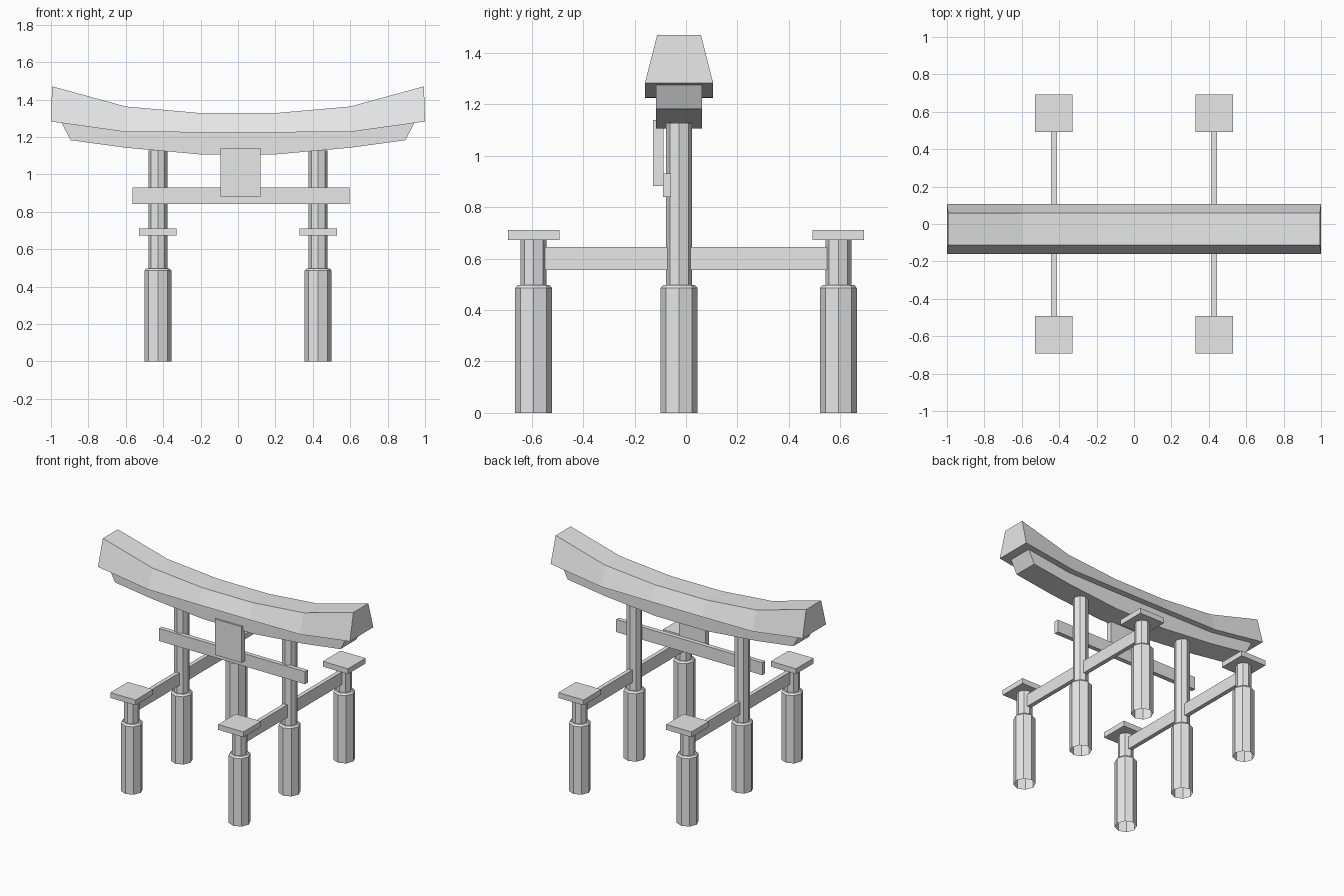
import bpy, bmesh
from math import cos, sin, pi

if "Cube" in bpy.data.objects:
    bpy.data.objects.remove(bpy.data.objects["Cube"], do_unlink=True)

GREY = (0.8, 0.8, 0.8, 1)
stone = bpy.data.materials.new("pale grey")
stone.use_nodes = True
stone.diffuse_color = GREY
stone.node_tree.nodes["Principled BSDF"].inputs["Base Color"].default_value = GREY

MID = -0.027      # depth of the main gate plane
POST_X = 0.428
OUTER_Y = 0.593


def finish(name, bm):
    bmesh.ops.recalc_face_normals(bm, faces=bm.faces)
    mesh = bpy.data.meshes.new(name)
    bm.to_mesh(mesh)
    bm.free()
    mesh.materials.append(stone)
    obj = bpy.data.objects.new(name, mesh)
    bpy.context.collection.objects.link(obj)
    return obj


def loft(name, sections, closed_start=True, closed_end=True):
    """Skin a list of matching closed sections."""
    bm = bmesh.new()
    rings = [[bm.verts.new(p) for p in s] for s in sections]
    for a, b in zip(rings, rings[1:]):
        n = len(a)
        for i in range(n):
            j = (i + 1) % n
            bm.faces.new((a[i], a[j], b[j], b[i]))
    if closed_start:
        bm.faces.new(rings[0])
    if closed_end:
        bm.faces.new(rings[-1])
    return finish(name, bm)


def box(name, x, y, z):
    return loft(name, [[(x[0], y[0], h), (x[1], y[0], h),
                        (x[1], y[1], h), (x[0], y[1], h)] for h in z])


def post(name, x, y, top):
    """Octagonal post with a wide sleeve and chamfered shoulder, open below."""
    profile = [(0.072, 0), (0.072, 0.486), (0.061, 0.498), (0.051, 0.498), (0.051, top)]
    loft(name, [[(x + r * cos(k * pi / 4), y + r * sin(k * pi / 4), z) for k in range(8)]
                for r, z in profile], closed_start=False)


def curved_beam(name, half, low_half, high_half):
    """Beam swept along x; half lists (x_low, z_low, x_high, z_high) for one side."""
    stations = [(-a, b, -c, d) for a, b, c, d in reversed(half)] + half
    loft(name, [[(xl, MID - low_half, zl), (xl, MID + low_half, zl),
                 (xh, MID + high_half, zh), (xh, MID - high_half, zh)]
                for xl, zl, xh, zh in stations])


# Upswept roof beam and the lintel beneath it
curved_beam("roof_beam", [(0.2, 1.225, 0.2, 1.328), (0.6, 1.227, 0.6, 1.363),
                          (1.0, 1.283, 0.994, 1.471)], 0.133, 0.085)
curved_beam("lintel", [(0.2, 1.107, 0.2, 1.226), (0.6, 1.143, 0.6, 1.228),
                       (0.895, 1.183, 0.943, 1.276)], 0.089, 0.089)

# Posts, caps and side rails
for side, x in (("right", -POST_X), ("left", POST_X)):
    post(side + "_main_post", x, MID, 1.128)
    for end, y in (("front", -OUTER_Y), ("back", OUTER_Y)):
        post(f"{side}_{end}_support_post", x, y, 0.674)
        box(f"{side}_{end}_post_cap", (x - 0.1, x + 0.1), (y - 0.1, y + 0.1), (0.673, 0.711))
    box(side + "_side_rail", (x - 0.015, x + 0.015), (-0.57, 0.57), (0.556, 0.646))

# Tie beam and the blank tablet on the front
box("tie_beam", (-0.565, 0.595), (-0.09, -0.058), (0.841, 0.931))
box("tablet", (-0.093, 0.119), (-0.129, -0.088), (0.882, 1.14))
